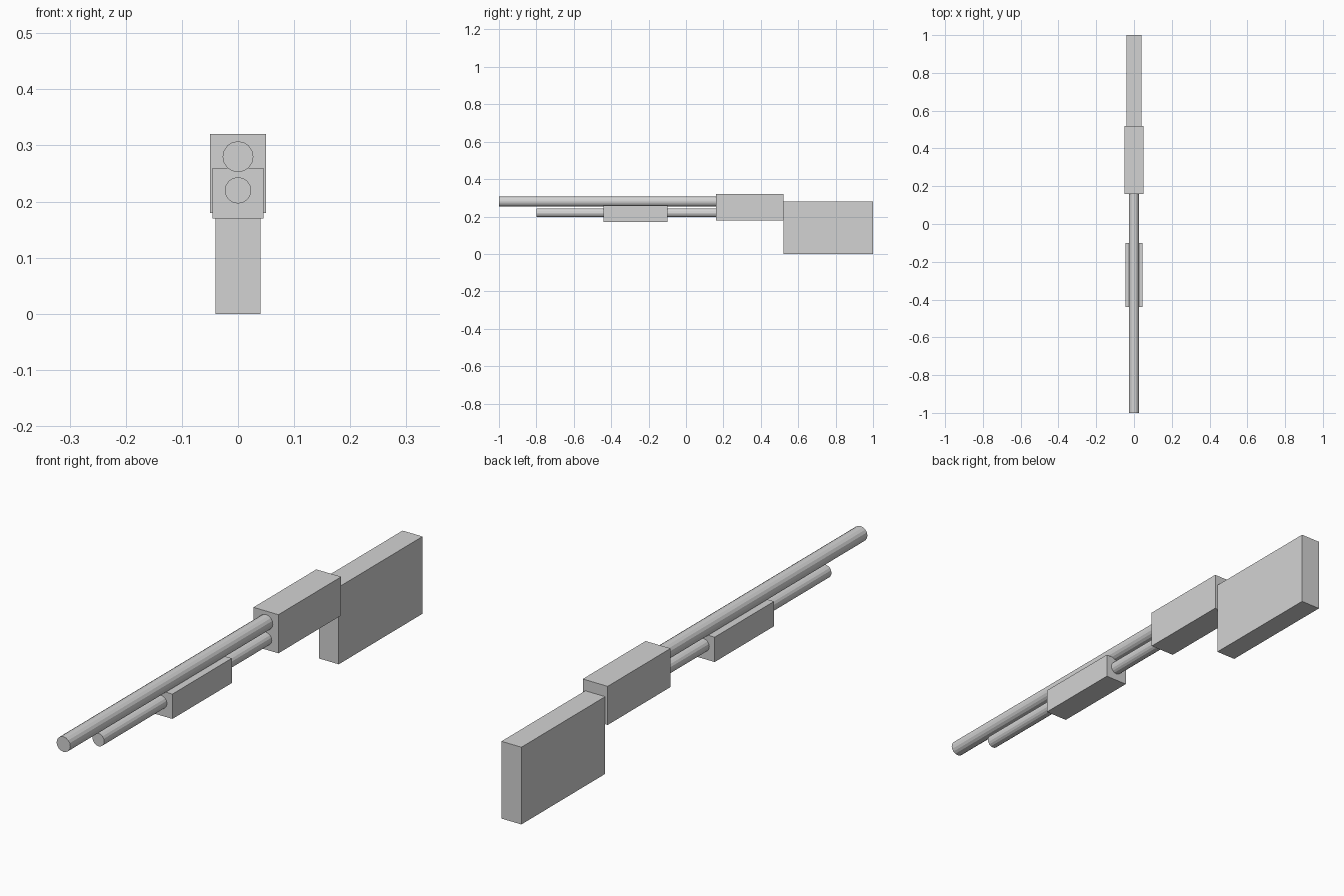
import bpy
import math

if "Cube" in bpy.data.objects:
    bpy.data.objects.remove(bpy.data.objects["Cube"])

# One plain grey for the whole model
grey = bpy.data.materials.new("plain_grey")
grey.diffuse_color = (0.65, 0.65, 0.65, 1)
grey.use_nodes = True
grey.node_tree.nodes["Principled BSDF"].inputs["Base Color"].default_value = grey.diffuse_color


def finish(name):
    obj = bpy.context.object
    obj.name = name
    bpy.ops.object.transform_apply(location=True, rotation=True, scale=True)
    obj.data.materials.append(grey)
    return obj


def box(name, half_width, y0, y1, z0, z1):
    bpy.ops.mesh.primitive_cube_add(size=1, location=(0, (y0 + y1) / 2, (z0 + z1) / 2))
    bpy.context.object.scale = (2 * half_width, y1 - y0, z1 - z0)
    return finish(name)


def rod(name, radius, y0, y1, z):
    bpy.ops.mesh.primitive_cylinder_add(
        vertices=16, radius=radius, depth=y1 - y0,
        location=(0, (y0 + y1) / 2, z), rotation=(math.pi / 2, 0, 0))
    return finish(name)


# Solid blocks
box("stock", 0.04, 0.52, 1.0, 0.0, 0.28)
box("receiver", 0.05, 0.16, 0.52, 0.18, 0.32)
box("fore_end", 0.045, -0.44, -0.10, 0.17, 0.26)

# Long rods running forward from the receiver
rod("barrel", 0.0275, -1.0, 0.16, 0.28)
rod("lower_tube", 0.0235, -0.80, 0.16, 0.22)
